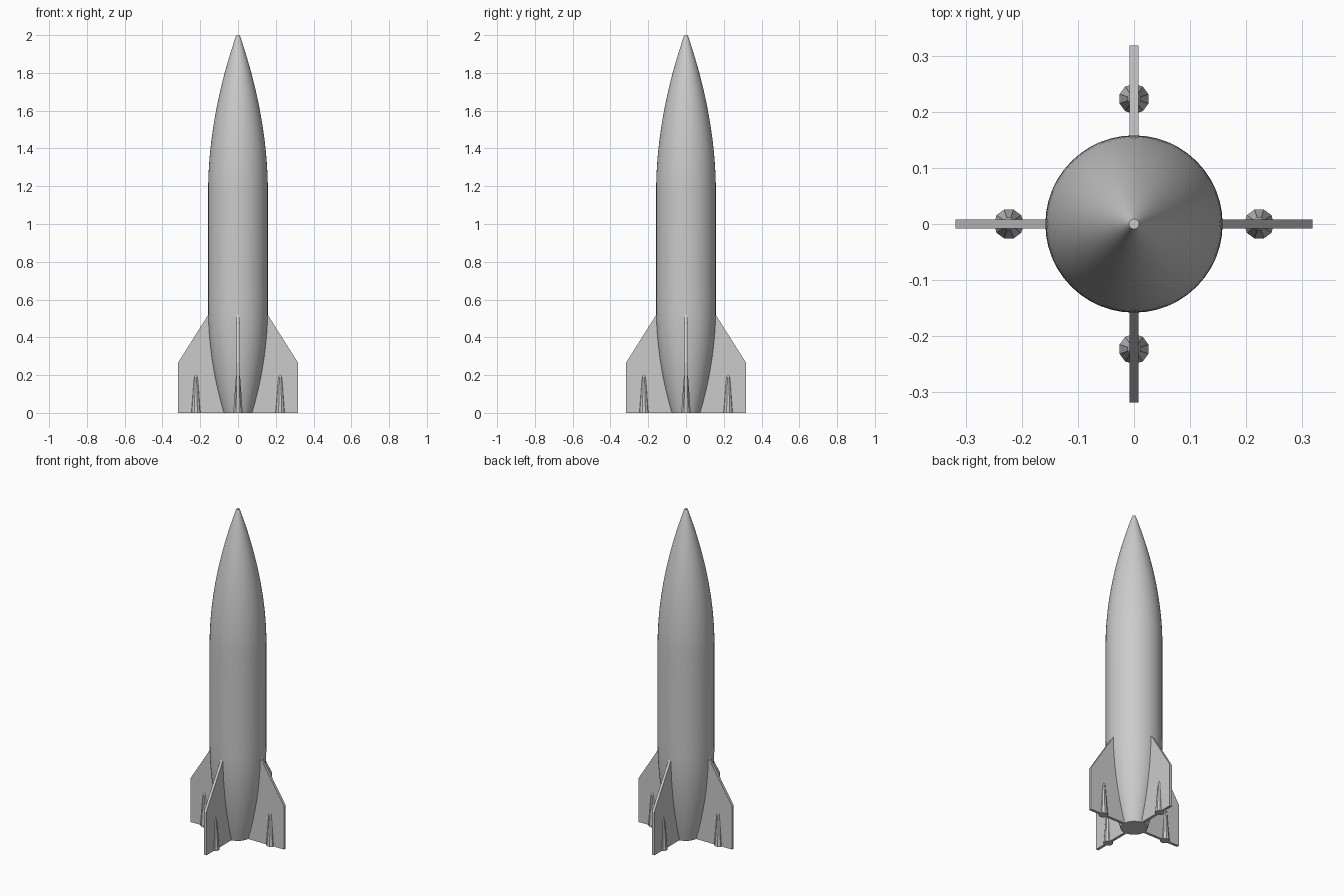
import bpy, bmesh, math
from mathutils import Matrix

old = bpy.data.objects.get("Cube")
if old:
    bpy.data.objects.remove(old)

grey = bpy.data.materials.new("hull grey")
grey.use_nodes = True
GREY = (0.6, 0.6, 0.6, 1)
grey.diffuse_color = GREY
grey.node_tree.nodes["Principled BSDF"].inputs["Base Color"].default_value = GREY


def finish(bm, name, smooth=None):
    bmesh.ops.recalc_face_normals(bm, faces=bm.faces)
    mesh = bpy.data.meshes.new(name)
    bm.to_mesh(mesh)
    bm.free()
    mesh.materials.append(grey)
    obj = bpy.data.objects.new(name, mesh)
    bpy.context.collection.objects.link(obj)
    if smooth:
        bpy.ops.object.select_all(action='DESELECT')
        obj.select_set(True)
        bpy.context.view_layer.objects.active = obj
        bpy.ops.object.shade_smooth_by_angle(angle=math.radians(smooth))
    return obj


def lathe(name, profile, sides, smooth=None):
    """Closed solid of revolution from (radius, height) pairs."""
    bm = bmesh.new()
    rings = []
    for r, z in profile:
        rings.append([bm.verts.new((r * math.cos(a), r * math.sin(a), z))
                      for a in (math.tau * i / sides for i in range(sides))])
    for low, high in zip(rings, rings[1:]):
        for i in range(sides):
            j = (i + 1) % sides
            bm.faces.new((low[i], low[j], high[j], high[i]))
    bm.faces.new(rings[0])
    bm.faces.new(rings[-1])
    return finish(bm, name, smooth)


# Hull: curved tail taper, straight barrel, pointed ogive nose
R, TIP, TAIL = 0.158, 0.009, 0.075
profile = []
for i in range(13):
    t = i / 12
    profile.append((R - (R - TAIL) * (1 - t) ** 2, 0.56 * t))
for i in range(25):
    t = i / 24
    profile.append((R - (R - TIP) * t ** 1.9, 1.18 + 0.82 * t))
lathe("hull", profile, 48, 30)

# Fins and their foot pods, one of each per quarter turn
fin_outline = [(0.05, 0), (0.318, 0), (0.318, 0.265), (0.157, 0.52), (0.05, 0.52)]
pod_profile = [(0.027, 0), (0.024, 0.03), (0.012, 0.19), (0.005, 0.215)]
for k, side in enumerate(("left", "back", "right", "front")):
    turn = Matrix.Rotation(k * math.pi / 2, 4, 'Z')
    bm = bmesh.new()
    face = bm.faces.new([bm.verts.new((x, -0.008, z)) for x, z in fin_outline])
    ext = bmesh.ops.extrude_face_region(bm, geom=[face])
    moved = [v for v in ext["geom"] if isinstance(v, bmesh.types.BMVert)]
    bmesh.ops.translate(bm, verts=moved, vec=(0, 0.016, 0))
    bm.transform(turn)
    finish(bm, side + "_fin")

    pod = lathe(side + "_foot_pod", pod_profile, 10)
    pod.data.transform(turn @ Matrix.Translation((0.223, 0, 0)))
